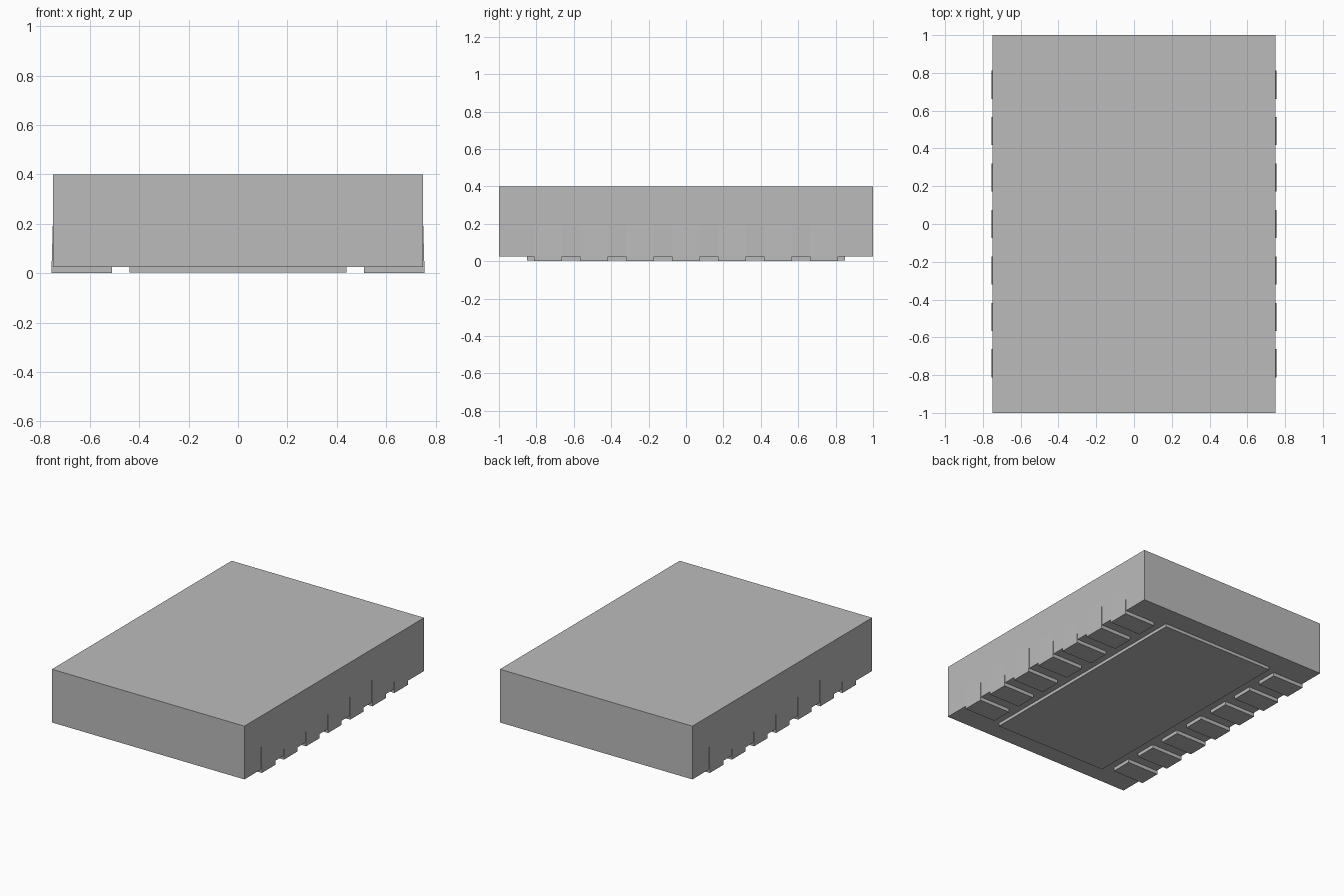
import bpy, bmesh

cube = bpy.data.objects.get("Cube")
if cube:
    bpy.data.objects.remove(cube, do_unlink=True)

grey = bpy.data.materials.new("grey")
grey.use_nodes = True
GREY = (0.5, 0.5, 0.5, 1)
grey.diffuse_color = GREY
grey.node_tree.nodes["Principled BSDF"].inputs["Base Color"].default_value = GREY


def extrude_profile(name, profile, y0, y1):
    """Extrude an x-z outline along y into a closed solid."""
    bm = bmesh.new()
    face = bm.faces.new([bm.verts.new((x, y0, z)) for x, z in profile])
    result = bmesh.ops.extrude_face_region(bm, geom=[face])
    verts = [v for v in result["geom"] if isinstance(v, bmesh.types.BMVert)]
    bmesh.ops.translate(bm, verts=verts, vec=(0, y1 - y0, 0))
    bmesh.ops.recalc_face_normals(bm, faces=bm.faces)
    mesh = bpy.data.meshes.new(name)
    bm.to_mesh(mesh)
    bm.free()
    mesh.materials.append(grey)
    obj = bpy.data.objects.new(name, mesh)
    bpy.context.collection.objects.link(obj)
    return obj


def rect(half_x, z0, z1):
    return [(-half_x, z0), (half_x, z0), (half_x, z1), (-half_x, z1)]


BASE = 0.025    # underside of the body
PITCH = 0.246   # spacing of the contacts
HALF = 0.075    # half width of a contact

# Main package block and the large pad below it
extrude_profile("body", rect(0.75, BASE, 0.4), -1, 1)
extrude_profile("centre_pad", rect(0.44, 0.003, BASE + 0.005), -0.85, 0.85)

# Seven edge contacts per side, each with a thin tapering outer flank
contact = [(0.51, 0), (0.755, 0), (0.755, BASE), (0.75, 0.2),
           (0.74, 0.2), (0.74, BASE + 0.005), (0.51, BASE + 0.005)]
for side, label in ((1, "left"), (-1, "right")):
    outline = [(side * x, z) for x, z in contact]
    for i in range(7):
        y = (i - 3) * PITCH
        extrude_profile(f"{label}_contact_{i + 1}", outline, y - HALF, y + HALF)
